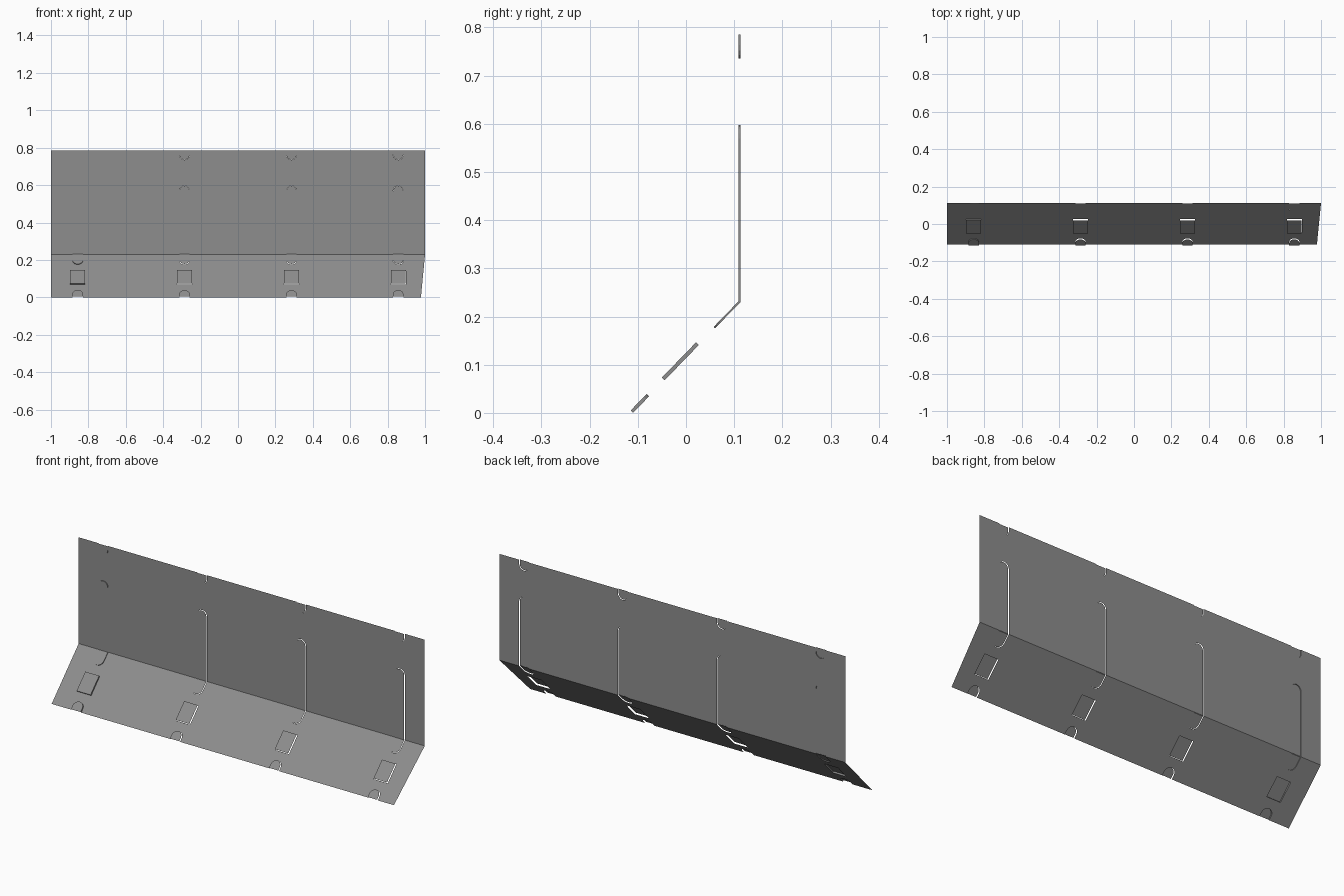
import bpy, math
from mathutils import Vector
from mathutils.geometry import tessellate_polygon

if "Cube" in bpy.data.objects:
    bpy.data.objects.remove(bpy.data.objects["Cube"])

grey = bpy.data.materials.new("sheet grey")
grey.diffuse_color = (0.27, 0.27, 0.27, 1)
grey.use_nodes = True
grey.node_tree.nodes["Principled BSDF"].inputs["Base Color"].default_value = grey.diffuse_color

CX = [-0.857, -0.286, 0.286, 0.857]        # column centres
Y0, Y1, ZB, ZT = -0.110, 0.113, 0.23, 0.785
L, H = math.hypot(Y1 - Y0, ZB), ZT - ZB    # slope length, wall height
HW = 0.028                                 # half width of slots and tabs

def on_slope(x, s, d=0):
    return Vector((x, Y0 + (Y1 - Y0) * s / L - d * ZB / L, ZB * s / L + d * (Y1 - Y0) / L))

def on_wall(x, s, d=0):
    return Vector((x, Y1 - d, ZB + s))

def tongue(cx, base, depth, sign, inset=0.0):
    """Round-ended strip running from an edge line, left to right."""
    r = HW - inset
    straight = depth - HW
    pts = [(cx - r, base)]
    for i in range(9):
        a = math.pi * (1 - i / 8)
        pts.append((cx + r * math.cos(a), base + sign * (straight + r * math.sin(a))))
    return pts + [(cx + r, base)]

def square(cx, inset=0.0):
    a, b = 0.04 - inset, 0.051 - inset
    return [(cx - a, 0.145 - b), (cx + a, 0.145 - b), (cx + a, 0.145 + b), (cx - a, 0.145 + b)]

def make(name, fold, loops, d=0.0, walls=False):
    """Fill flat outlines (with holes), fold them into place, optionally add rims."""
    flat = [p for lp in loops for p in lp]
    tris = tessellate_polygon([[Vector((*p, 0)) for p in lp] for lp in loops])
    verts = [fold(x, s, d) for x, s in flat]
    faces = []
    for t in tris:
        a, b, c = (Vector(flat[i]) for i in t)
        area = (b - a).cross(c - a)
        if abs(area) > 1e-9:
            faces.append(tuple(t) if area > 0 else tuple(reversed(t)))
    if walls:
        n = len(flat)
        verts += [fold(x, s, 0) for x, s in flat]
        closed = walls == "closed"
        faces += [(i, n + i, n + (i + 1) % n, (i + 1) % n) for i in range(n if closed else n - 1)]
    me = bpy.data.meshes.new(name)
    me.from_pydata(verts, [], faces)
    me.materials.append(grey)
    ob = bpy.data.objects.new(name, me)
    bpy.context.collection.objects.link(ob)

# sheet panels with cut-outs
TAB, LOW, UP, TOP = 0.048, 0.076, 0.367, 0.05
def notched(lo_depth, hi, hi_depth, right_lo, right_hi):
    lower = [p for c in CX for p in tongue(c, 0, lo_depth, 1)]
    upper = [p for c in CX for p in tongue(c, hi, hi_depth, -1)]
    return [(-1, 0)] + lower + [(right_lo, 0), (right_hi, hi)] + upper[::-1] + [(-1, hi)]

make("sloped_panel", on_slope, [notched(TAB, L, LOW, 0.978, 1.0)] + [square(c) for c in CX])
make("upright_panel", on_wall, [notched(UP, H, TOP, 1.0, 1.0)])

# raised inserts; only the first column has closed rims
for i, c in enumerate(CX):
    rim, ins = ("open", 0.0) if i == 0 else (False, 0.001)
    make("foot_tab", on_slope, [tongue(c, 0, TAB, 1, ins)], 0.007, rim)
    make("square_pad", on_slope, [square(c, ins)], 0.008, "closed" if i == 0 else False)
    make("slot_rib_lower", on_slope, [tongue(c, L, LOW, -1, ins)], 0.004, rim)
    make("slot_rib_upper", on_wall, [tongue(c, 0, UP, 1, ins)], 0.004, rim)
    make("top_tab", on_wall, [tongue(c, H, TOP, -1, ins)], 0.004, rim)
